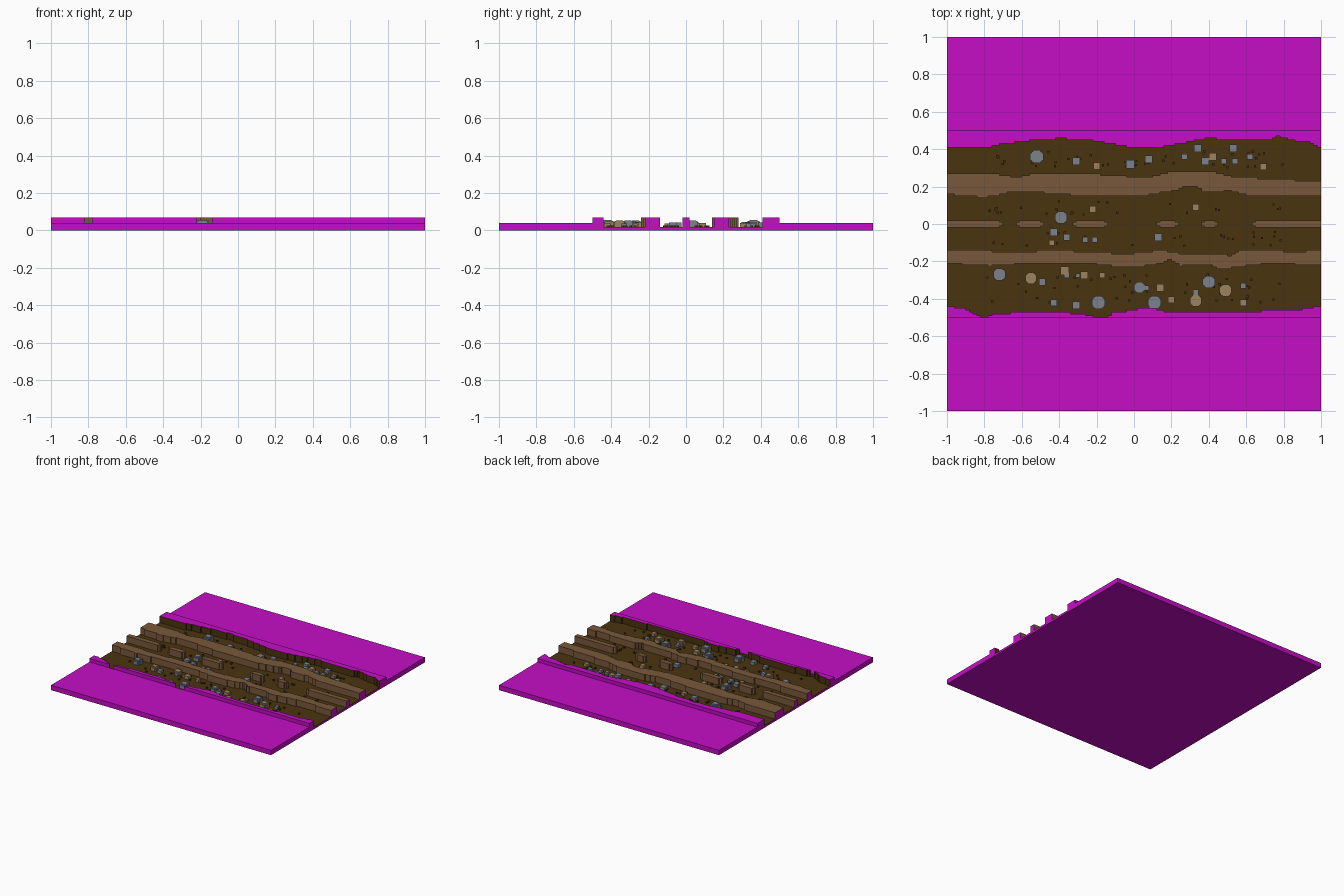
import bpy, bmesh, math, random

if "Cube" in bpy.data.objects:
    bpy.data.objects.remove(bpy.data.objects["Cube"])
random.seed(4)
FLOOR, SLAB, TOP = 0.017, 0.04, 0.07


def material(name, rgb):
    m = bpy.data.materials.new(name)
    m.use_nodes = True
    m.diffuse_color = (*rgb, 1)
    bsdf = next(n for n in m.node_tree.nodes if n.type == 'BSDF_PRINCIPLED')
    bsdf.inputs["Base Color"].default_value = (*rgb, 1)
    return m


magenta = material("magenta ground", (0.56, 0.004, 0.56))
soil = material("dark soil", (0.068, 0.034, 0.005))
clay = material("brown clay", (0.19, 0.098, 0.044))
grey = material("grey stone", (0.2, 0.225, 0.265))
tan = material("tan stone", (0.34, 0.225, 0.115))


def finish(name, bm, mats):
    me = bpy.data.meshes.new(name)
    bm.to_mesh(me)
    bm.free()
    for m in mats:
        me.materials.append(m)
    ob = bpy.data.objects.new(name, me)
    bpy.context.collection.objects.link(ob)
    return ob


def add_box(bm, x, y, sx, sy, z0, z1):
    verts = bmesh.ops.create_cube(bm, size=1)["verts"]
    for v in verts:
        v.co = (x + v.co.x * sx, y + v.co.y * sy, (z0 + z1) / 2 + v.co.z * (z1 - z0))


def interp(knots, x):
    for (xa, ya), (xb, yb) in zip(knots, knots[1:]):
        if x <= xb:
            return ya + (yb - ya) * (x - xa) / (xb - xa)
    return knots[-1][1]


def add_prism(bm, outline, z0, z1):
    face = bm.faces.new([bm.verts.new((x, y, z0)) for x, y in outline])
    ext = bmesh.ops.extrude_face_region(bm, geom=[face])["geom"]
    for v in ext:
        if isinstance(v, bmesh.types.BMVert):
            v.co.z = z1


def strip(name, lo, hi, top_mat, wall_mat):
    """Blocky bank between two stepped edges; cut ends and outer sides are magenta."""
    bm = bmesh.new()
    x0, x1 = lo[0][0], lo[-1][0]
    n = max(2, round((x1 - x0) / 0.02))
    runs, run = [], []
    for i in range(n):
        a, b = x0 + (x1 - x0) * i / n, x0 + (x1 - x0) * (i + 1) / n
        l, h = (round(interp(k, (a + b) / 2), 2) for k in (lo, hi))
        if h - l > 0.004:
            run.append((a, b, l, h))
        elif run:
            runs.append(run)
            run = []
    if run:
        runs.append(run)
    for run in runs:
        pts = []
        for a, b, l, h in run:
            pts += [(a, l), (b, l)]
        for a, b, l, h in reversed(run):
            pts += [(b, h), (a, h)]
        clean = [p for i, p in enumerate(pts) if p != pts[i - 1]]
        add_prism(bm, clean, FLOOR, TOP)
    bmesh.ops.recalc_face_normals(bm, faces=bm.faces[:])
    for f in bm.faces:
        c = f.calc_center_median()
        if abs(f.normal.z) > 0.5:
            f.material_index = 0
        else:
            f.material_index = 2 if abs(c.x) > 0.999 or abs(c.y) > 0.499 else 1
    return finish(name, bm, [top_mat, wall_mat, magenta])


# Ground slab with the sunken road bed
bm = bmesh.new()
profile = [(-1, 0), (1, 0), (1, SLAB), (0.5, SLAB), (0.5, FLOOR),
           (-0.5, FLOOR), (-0.5, SLAB), (-1, SLAB)]
face = bm.faces.new([bm.verts.new((-1, y, z)) for y, z in profile])
ext = bmesh.ops.extrude_face_region(bm, geom=[face])["geom"]
for v in ext:
    if isinstance(v, bmesh.types.BMVert):
        v.co.x = 1
bmesh.ops.recalc_face_normals(bm, faces=bm.faces[:])
for f in bm.faces:
    c = f.calc_center_median()
    f.material_index = int(abs(c.x) < 0.9 and abs(c.y) < 0.51 and c.z > 0.01)
finish("ground_slab", bm, [magenta, soil])

# Raised verges along both sides of the road
back_edge = [(-1, .415), (-.77, .415), (-.7, .43), (-.55, .445), (-.4, .457), (-.29, .452),
             (-.18, .44), (-.02, .412), (.14, .412), (.27, .435), (.4, .457), (.6, .445),
             (.73, .445), (.77, .468), (.83, .45), (.94, .435), (1, .41)]
strip("back_verge", back_edge, [(-1, .5), (1, .5)], magenta, soil)
front_edge = [(-1, -.44), (-.9, -.455), (-.85, -.48), (-.825, -.497), (-.775, -.497),
              (-.74, -.478), (-.55, -.47), (-.4, -.47), (-.27, -.483), (-.22, -.497),
              (-.15, -.497), (-.11, -.475), (0, -.458), (.08, -.447), (.16, -.465),
              (.4, -.475), (.57, -.475), (.73, -.46), (.9, -.455), (1, -.44)]
strip("front_verge", [(-1, -.5), (1, -.5)], front_edge, magenta, soil)

# Clay ridges between the wheel lanes
strip("back_ridge",
      [(-1, .16), (-.8, .14), (-.63, .175), (-.4, .16), (-.29, .15), (.08, .155), (.22, .18),
       (.27, .2), (.33, .2), (.38, .165), (.51, .178), (.6, .155), (1, .15)],
      [(-1, .27), (-.72, .265), (-.63, .25), (-.55, .265), (-.24, .27), (.02, .25), (.1, .255),
       (.19, .28), (.43, .28), (.54, .25), (.8, .24), (1, .225)], clay, clay)
strip("front_ridge",
      [(-1, -.21), (-.77, -.225), (-.5, -.205), (-.24, -.21), (-.12, -.225), (0, -.235),
       (.14, -.21), (.2, -.19), (.25, -.225), (.38, -.215), (.46, -.24), (.57, -.23),
       (.73, -.21), (1, -.22)],
      [(-1, -.14), (-.8, -.14), (-.66, -.155), (-.45, -.14), (-.18, -.15), (-.05, -.16),
       (.14, -.14), (.27, -.16), (.51, -.165), (.57, -.145), (.73, -.135), (.84, -.15),
       (1, -.14)], clay, clay)

# Broken centre ridge
for i, (a, b) in enumerate([(-1, -.7), (-.63, -.48), (-.33, -.14), (.12, .24), (.36, .45), (.63, 1)]):
    wa, wb = (.02 if a == -1 else .006), (.02 if b == 1 else .006)
    up = [(a, wa), (a + .04, .02), (b - .04, .02), (b, wb)]
    strip(f"centre_ridge_{i + 1}", [(x, -y) for x, y in up], up, clay, clay)

# Stones: x, y, width
grey_stones = [
    (-.52, .36, .07), (-.31, .335, .04), (-.02, .32, .045), (.08, .345, .04), (.34, .405, .04),
    (.53, .405, .04), (.27, .36, .03), (.38, .335, .04), (.48, .335, .03), (.54, .335, .03),
    (.62, .36, .03), (-.39, .035, .065), (-.43, -.045, .04), (-.36, -.07, .035),
    (-.26, -.085, .03), (-.21, -.085, .03), (.13, -.07, .04), (-.72, -.27, .065),
    (-.49, -.31, .035), (-.36, -.275, .03), (-.3, -.275, .02), (-.43, -.42, .035),
    (-.31, -.435, .04), (-.19, -.42, .07), (.03, -.34, .06), (.068, -.34, .025),
    (.11, -.42, .07), (.4, -.31, .065), (.33, -.365, .03), (.585, -.33, .03)]
tan_stones = [
    (-.2, .31, .035), (.42, .36, .04), (.69, .305, .035), (-.22, .08, .035), (.33, .09, .035),
    (-.44, -.1, .03), (-.55, -.29, .06), (-.37, -.25, .045), (-.265, -.275, .04),
    (-.17, -.275, .03), (.14, -.34, .04), (.2, -.405, .035), (.33, -.41, .06),
    (.49, -.355, .065), (.585, -.42, .035)]


def stones(name, items, mat):
    bm = bmesh.new()
    for x, y, s in items:
        top = 0.037 + (s - 0.03) * 0.45
        if s < 0.05:
            add_box(bm, x, y, s, s, FLOOR, top)
        else:  # large stones have stepped corners
            add_box(bm, x, y, s * .6, s * .6, FLOOR, top)
            add_box(bm, x, y, s, s * .55, FLOOR, top - .008)
            add_box(bm, x, y, s * .55, s, FLOOR, top - .0085)
            add_box(bm, x, y, s * .82, s * .82, FLOOR, top - .004)
    finish(name, bm, [mat])


stones("grey_stones", grey_stones, grey)
stones("tan_stones", tan_stones, tan)

# Small soil clods scattered along the lanes
bm = bmesh.new()
for y0, y1, count in [(.3, .39, 40), (.05, .12, 22), (-.12, -.04, 25), (-.42, -.26, 45)]:
    for _ in range(count):
        add_box(bm, random.uniform(-.8, .8), random.uniform(y0, y1), .012, .012, FLOOR, FLOOR + .01)
finish("soil_clods", bm, [soil])
